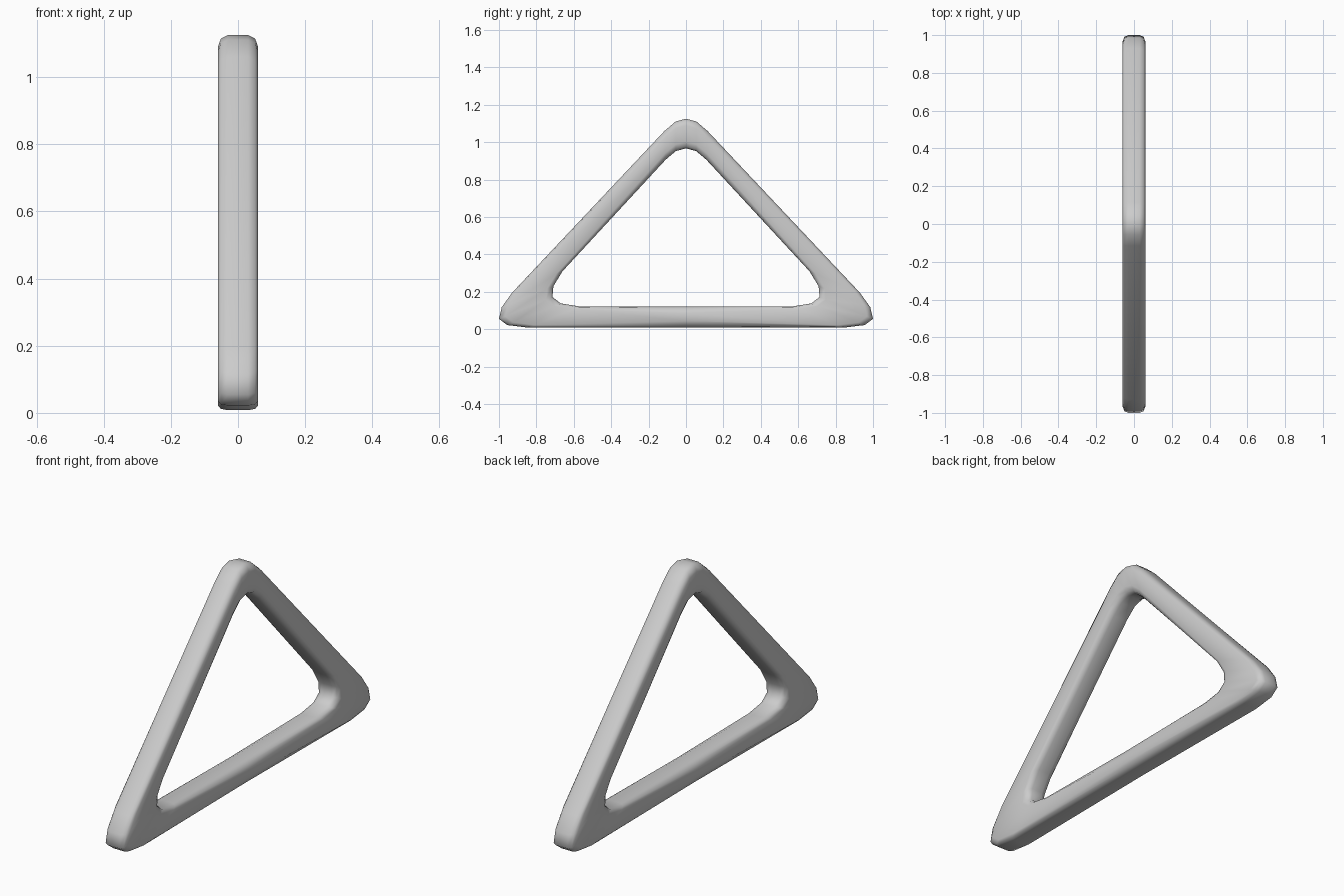
import bpy, bmesh
from mathutils import Vector

if "Cube" in bpy.data.objects:
    bpy.data.objects.remove(bpy.data.objects["Cube"])

# Half outlines in the y-z plane, apex to bottom centre
OUTER = [(0, 1.125), (0.055, 1.111), (0.115, 1.06), (0.93, 0.195), (0.985, 0.118),
         (1.0, 0.055), (0.955, 0.022), (0.84, 0.008), (0, 0.008)]
INNER = [(0, 0.967), (0.055, 0.952), (0.11, 0.905), (0.66, 0.31), (0.709, 0.23),
         (0.714, 0.172), (0.67, 0.138), (0.57, 0.122), (0, 0.122)]
# Rounded edge of the bar: (x, depth from the outline)
EDGE = [(0.03, 0.0), (0.051, 0.01), (0.06, 0.036)]


def mirrored(half):
    return half + [(-y, z) for y, z in half[-2:0:-1]]


def section(o, i):
    """Closed rounded cross-section between an outer and an inner point."""
    o, i = Vector((0, *o)), Vector((0, *i))
    d = (i - o).normalized()
    half = [o + d * t + Vector((x, 0, 0)) for x, t in EDGE]
    half += [i - d * t + Vector((x, 0, 0)) for x, t in reversed(EDGE)]
    return half + [Vector((-p.x, p.y, p.z)) for p in reversed(half)]


# Triangular frame: cross-sections bridged around the loop
bm = bmesh.new()
rings = [[bm.verts.new(p) for p in section(o, i)]
         for o, i in zip(mirrored(OUTER), mirrored(INNER))]
for a, b in zip(rings, rings[1:] + rings[:1]):
    for k in range(len(a)):
        n = (k + 1) % len(a)
        bm.faces.new((a[k], a[n], b[n], b[k]))
bmesh.ops.recalc_face_normals(bm, faces=bm.faces)
for f in bm.faces:
    f.smooth = True
mesh = bpy.data.meshes.new("triangular_frame")
bm.to_mesh(mesh)
bm.free()
frame = bpy.data.objects.new("triangular_frame", mesh)
bpy.context.collection.objects.link(frame)
